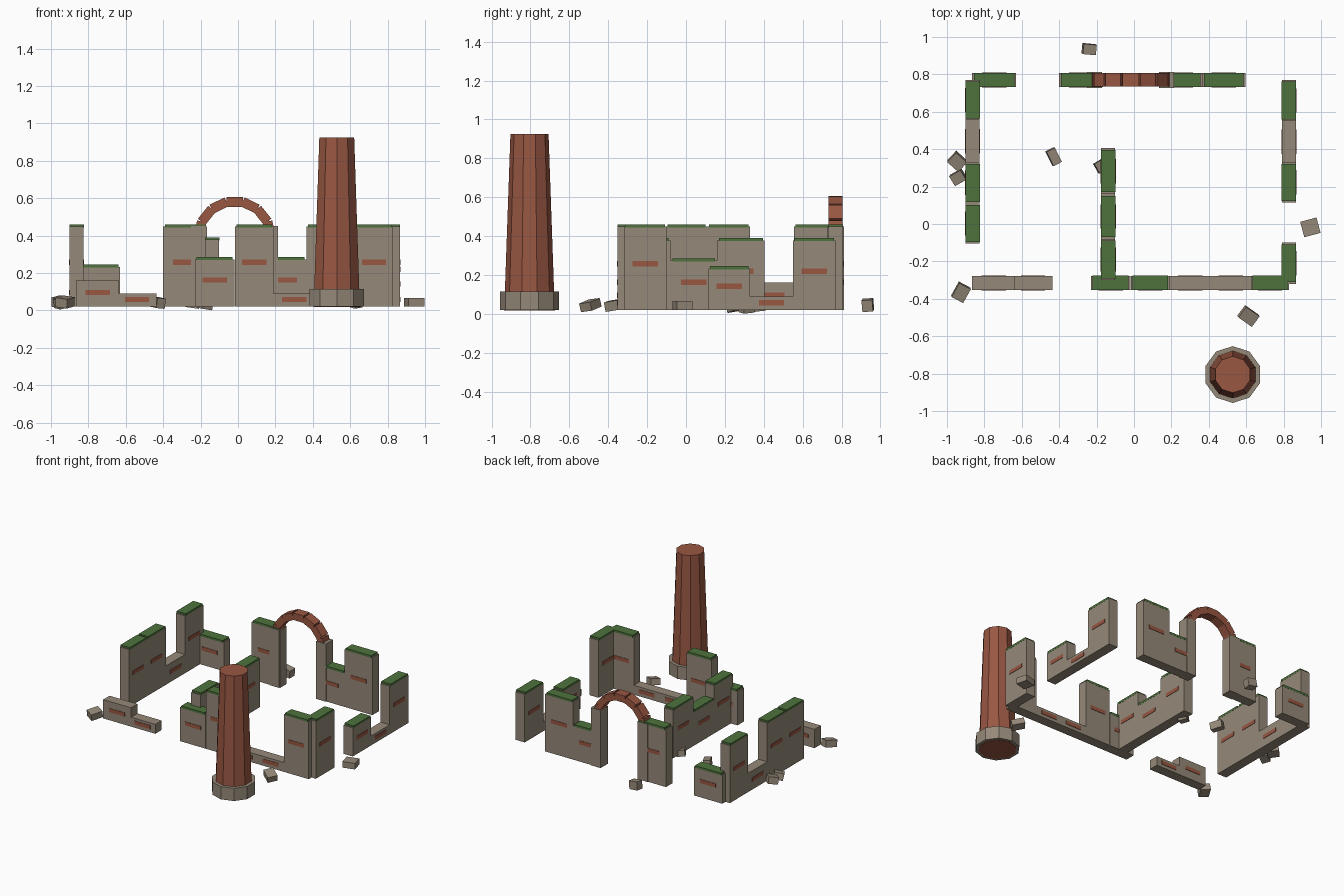
import bpy, math
from mathutils import Matrix

if "Cube" in bpy.data.objects:
    bpy.data.objects.remove(bpy.data.objects["Cube"])


def material(name, color):
    m = bpy.data.materials.new(name)
    m.use_nodes = True
    m.diffuse_color = (*color, 1)
    bsdf = m.node_tree.nodes["Principled BSDF"]
    bsdf.inputs["Base Color"].default_value = (*color, 1)
    bsdf.inputs["Roughness"].default_value = 0.9
    return m


STONE = material("weathered stone", (0.30, 0.25, 0.19))
BRICK = material("red brick", (0.32, 0.095, 0.055))
MOSS = material("green moss", (0.075, 0.17, 0.045))


def box(name, center, size, mat, rot=(0, 0, 0)):
    bpy.ops.mesh.primitive_cube_add(size=1, location=center, rotation=rot)
    ob = bpy.context.object
    ob.name = name
    ob.data.transform(Matrix.Diagonal((*size, 1)))
    ob.data.materials.append(mat)
    return ob


def tapered(name, center, r1, r2, z1, z2, mat):
    bpy.ops.mesh.primitive_cone_add(vertices=10, radius1=r1, radius2=r2, depth=z2 - z1,
                                    location=(*center, (z1 + z2) / 2))
    ob = bpy.context.object
    ob.name = name
    ob.data.materials.append(mat)


GROUND = 0.02
THICK = 0.075


def wall(name, axis, across, pieces):
    """Run of wall pieces (start, end, top) along an axis, with moss and brick inlays."""
    def part(label, mid, length, width, z1, z2, mat):
        along_x = axis == "x"
        center = (mid, across) if along_x else (across, mid)
        size = (length, width) if along_x else (width, length)
        box(label, (*center, (z1 + z2) / 2), (*size, z2 - z1), mat)

    for start, end, top in pieces:
        mid, length = (start + end) / 2, end - start
        mossy = top > 0.2
        body_top = top - 0.012 if mossy else top
        part(name, mid, length, THICK, GROUND, body_top, STONE)
        if mossy:
            part(name + "_moss", mid, length * 0.92, THICK + 0.002, body_top - 0.004, top, MOSS)
        zb = GROUND + (top - GROUND) * 0.54
        part(name + "_brick_patch", mid, 0.13, THICK + 0.006, zb - 0.014, zb + 0.014, BRICK)


# Walls of the ruin
TALL, HIGH, MID, LOW, STEP, STUB = 0.46, 0.39, 0.285, 0.245, 0.16, 0.09
wall("front_wall", "x", -0.315, [
    (-0.865, -0.635, STEP), (-0.645, -0.435, STUB), (-0.23, -0.02, MID),
    (-0.015, 0.19, TALL), (0.19, 0.41, STUB), (0.41, 0.625, STUB), (0.625, 0.83, TALL)])
wall("back_wall", "x", 0.77, [
    (-0.865, -0.63, LOW), (-0.40, -0.165, TALL), (0.135, 0.365, MID), (0.365, 0.595, TALL)])
wall("left_wall", "y", 0.828, [
    (-0.32, -0.10, TALL), (0.115, 0.33, LOW), (0.33, 0.55, STUB), (0.55, 0.77, HIGH)])
wall("right_wall", "y", -0.863, [
    (-0.105, 0.11, TALL), (0.11, 0.33, TALL), (0.33, 0.555, STEP), (0.555, 0.77, TALL)])
wall("inner_wall", "y", -0.138, [
    (-0.30, -0.08, HIGH), (-0.08, 0.16, MID), (0.16, 0.405, HIGH)])

# Arched gateway in the back wall
ARCH_X, ARCH_Z, ARCH_R = -0.018, 0.39, 0.19
for side in (-1, 1):
    box("arch_pillar", (ARCH_X + side * 0.193, 0.77, 0.235), (0.08, 0.085, 0.43), STONE)
BLOCKS = 7
for i in range(BLOCKS):
    a = math.pi * (i + 0.5) / BLOCKS
    box("arch_block", (ARCH_X + ARCH_R * math.cos(a), 0.77, ARCH_Z + ARCH_R * math.sin(a)),
        (0.052, 0.072, 0.088), BRICK, (0, -a, 0))

# Chimney
CHIMNEY = (0.528, -0.805)
tapered("chimney_base", CHIMNEY, 0.152, 0.152, GROUND, 0.115, STONE)
tapered("chimney_shaft", CHIMNEY, 0.13, 0.098, GROUND - 0.003, 0.925, BRICK)

# Fallen stones: position, size, tilt in degrees
RUBBLE = [
    ((-0.24, 0.935, 0.045), (0.07, 0.055, 0.06), (4, 8, -5)),
    ((-0.43, 0.36, 0.042), (0.05, 0.085, 0.055), (6, 5, 27)),
    ((-0.945, 0.335, 0.045), (0.08, 0.07, 0.05), (10, 8, -42)),
    ((-0.94, 0.25, 0.04), (0.07, 0.06, 0.05), (8, -12, 30)),
    ((-0.175, 0.31, 0.03), (0.06, 0.06, 0.045), (6, 8, 30)),
    ((0.943, -0.018, 0.043), (0.09, 0.085, 0.045), (0, 0, 15)),
    ((-0.925, -0.365, 0.045), (0.07, 0.085, 0.05), (8, 8, -28)),
    ((0.612, -0.492, 0.045), (0.09, 0.07, 0.045), (6, 14, -35)),
]
for pos, size, tilt in RUBBLE:
    box("fallen_stone", pos, size, STONE, [math.radians(t) for t in tilt])
